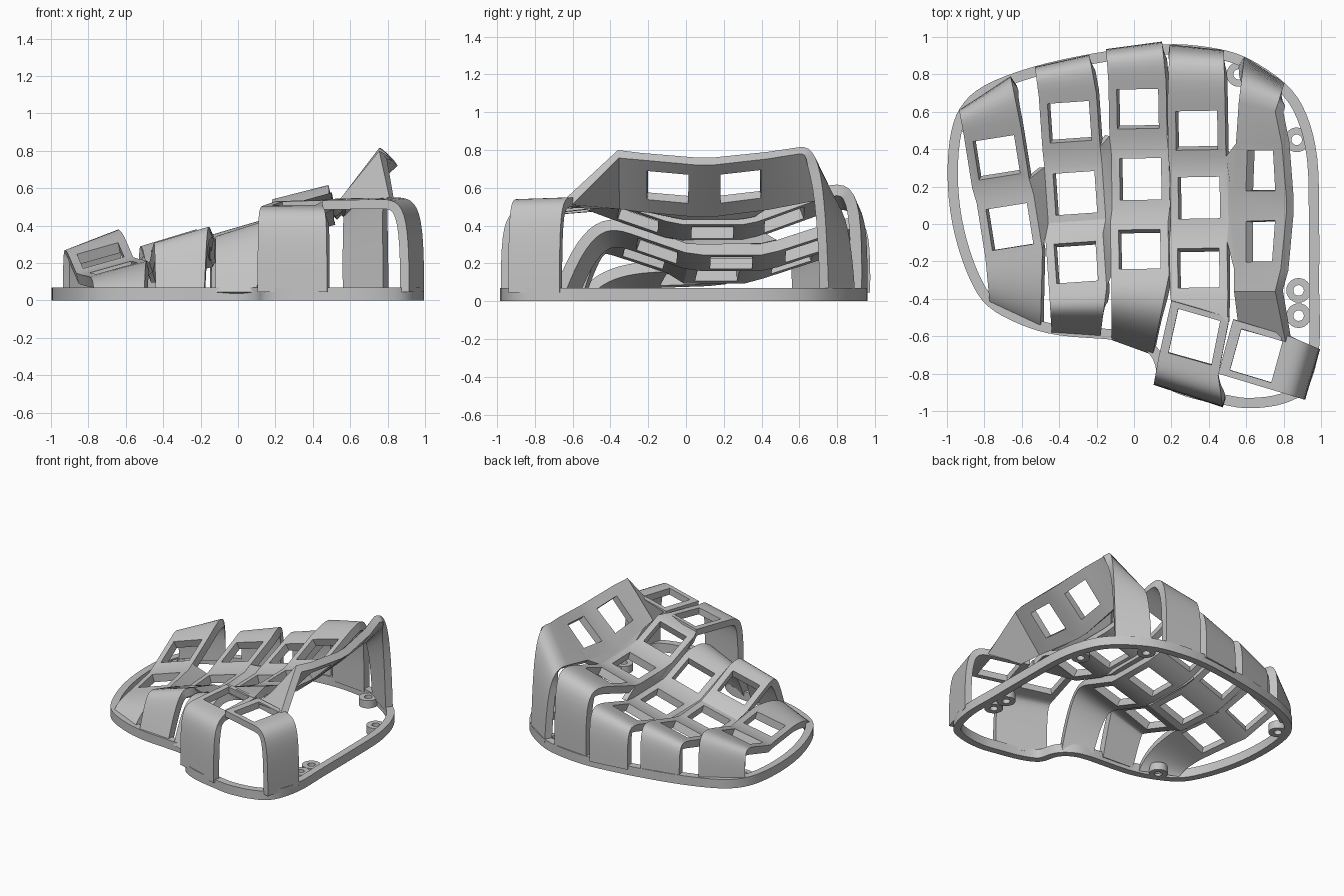
import bpy, bmesh
from math import sin, cos, radians, pi
from mathutils import Vector as V

cube = bpy.data.objects.get("Cube")
if cube:
    bpy.data.objects.remove(cube)

grey = bpy.data.materials.new("shell grey")
grey.use_nodes = True
GREY = (0.55, 0.55, 0.55, 1)
grey.diffuse_color = GREY
grey.node_tree.nodes["Principled BSDF"].inputs["Base Color"].default_value = GREY


def finish(name, bm, thickness=0):
    bmesh.ops.remove_doubles(bm, verts=bm.verts, dist=0.0005)
    mesh = bpy.data.meshes.new(name)
    bm.to_mesh(mesh)
    bm.free()
    mesh.materials.append(grey)
    ob = bpy.data.objects.new(name, mesh)
    bpy.context.collection.objects.link(ob)
    bpy.ops.object.select_all(action='DESELECT')
    ob.select_set(True)
    bpy.context.view_layer.objects.active = ob
    if thickness:
        mod = ob.modifiers.new("thickness", 'SOLIDIFY')
        mod.thickness = thickness
        mod.offset = -1
        mod.use_even_offset = True
        bpy.ops.object.modifier_apply(modifier=mod.name)
    bpy.ops.object.shade_smooth_by_angle(angle=radians(30))


def ribbon(name, sections, keys=(), thickness=0.06, u=(0.14, 0.86), v=(0.13, 0.87)):
    """Strip through (left, right) sections; segments in keys get a square hole."""
    bm = bmesh.new()

    def quad(*pts):
        bm.faces.new([bm.verts.new(p) for p in pts])

    for i, ((a, d), (b, c)) in enumerate(zip(sections, sections[1:])):
        if i not in keys:
            quad(a, b, c, d)
            continue
        hole = [a.lerp(d, s).lerp(b.lerp(c, s), t)
                for s, t in ((u[0], v[0]), (u[0], v[1]), (u[1], v[1]), (u[1], v[0]))]
        outer = [a, b, c, d]
        for k in range(4):
            n = (k + 1) % 4
            quad(outer[k], outer[n], hole[n], hole[k])
    finish(name, bm, thickness)


def key(x, y, z, pitch, yaw, tilt=15.5, w=0.16, h=0.15):
    """Back and front sections of one key plate."""
    p, q, t = radians(pitch), radians(yaw), radians(tilt)
    across = V((cos(q) * cos(t), sin(q) * cos(t), sin(t))) * w
    along = V((-sin(q) * cos(p), cos(q) * cos(p), sin(p))) * h
    c = V((x, y, z))
    return [(c + s * along - across, c + s * along + across) for s in (1, -1)]


def drop(inner, last, ground, k=1.0, f=0.85, n=12):
    """Rounded wall from the last section down to the base ring."""
    rails = []
    for prev, p, g in zip(inner, last, ground):
        g = V((g[0], g[1], 0.045))
        d = p - prev
        reach = (g - p).xy.length * k
        corner = p.lerp(g, k)
        corner.z = p.z + reach * d.z / d.xy.length
        c1, c2 = p.lerp(corner, f), g.lerp(corner, f)
        rails.append([p * (1 - t)**3 + c1 * 3 * t * (1 - t)**2 + c2 * 3 * t * t * (1 - t) + g * t**3
                      for t in (j / n for j in range(1, n + 1))])
    return list(zip(*rails))


# base ring
outline = [(-.995, .2), (-.985, .45), (-.93, .62), (-.8, .74), (-.54, .84), (-.2, .915),
           (.15, .96), (.4, .945), (.6, .89), (.81, .75), (.92, .59), (.98, .35), (.99, 0),
           (.99, -.35), (.99, -.66), (.925, -.88), (.8, -.96), (.62, -.985), (.47, -.965),
           (.27, -.92), (.145, -.85), (.1, -.72), (.02, -.65), (-.1, -.62), (-.4, -.595),
           (-.6, -.54), (-.78, -.44), (-.88, -.29), (-.96, -.05)]
pts = [V(p) for p in outline]
N, loop = len(pts), []
for i in range(N):
    p0, p1, p2, p3 = (pts[(i + j) % N] for j in (-1, 0, 1, 2))
    for t in (0, .25, .5, .75):
        loop.append(0.5 * (2 * p1 + (p2 - p0) * t + (2 * p0 - 5 * p1 + 4 * p2 - p3) * t * t
                           + (3 * p1 - p0 - 3 * p2 + p3) * t**3))
bm = bmesh.new()
for a, b in zip(loop, loop[1:] + loop[:1]):
    bm.faces.new([bm.verts.new(q) for q in ((a.x, a.y, 0), (a.x, a.y, .07),
                                            (b.x, b.y, .07), (b.x, b.y, 0))])
finish("base_ring", bm, 0.055)

# screw tabs
for i, (x, y) in enumerate([(.56, .8), (.87, .45), (.88, -.355), (.88, -.49),
                            (-.6, -.45), (-.87, .54)]):
    bm = bmesh.new()
    profile = [(.028, 0), (.066, 0), (.066, .06), (.028, .06)]
    ring = [bm.verts.new((x + r, y, z)) for r, z in profile]
    edges = [bm.edges.new((ring[j], ring[(j + 1) % 4])) for j in range(4)]
    bmesh.ops.spin(bm, geom=ring + edges, cent=(x, y, 0), axis=(0, 0, 1), angle=2 * pi, steps=24)
    bmesh.ops.remove_doubles(bm, verts=bm.verts, dist=0.0005)
    bmesh.ops.recalc_face_normals(bm, faces=bm.faces)
    finish(f"screw_tab_{i + 1}", bm)

# finger columns: key plates (x, y, z, pitch), yaw, back and front feet, wall lean
columns = {
    "little": ([(-.735, .355, .24, 20), (-.665, -.015, .175, 2)], 9,
               [(-.935, .61), (-.66, .79)], [(-.77, -.44), (-.5, -.56)], 0.75, 0.7),
    "ring": ([(-.345, .545, .265, 18), (-.315, .165, .195, 0), (-.31, -.205, .29, -18)], 4,
             [(-.53, .84), (-.24, .905)], [(-.44, -.588), (-.18, -.605)], 0.55, 0.9),
    "middle": ([(.02, .615, .325, 18), (.035, .24, .26, 0), (.03, -.135, .32, -19)], 1,
               [(-.15, .935), (.15, .975)], [(-.12, -.62), (.1, -.70)], 0.6, 0.75),
    "index": ([(.335, .5, .485, 20), (.348, .14, .42, 0), (.345, -.235, .485, -19)], 1,
              [(.19, .96), (.48, .93)], None, 0, 0),
}
plates = {}
for name, (keys, yaw, back, front, lean, sharp) in columns.items():
    secs = [s for k in keys for s in key(*k, yaw)]
    plates[name] = secs
    head = drop(secs[1], secs[0], back, 1.02, 0.9)[::-1]
    if front:
        tail = drop(secs[-2], secs[-1], front, lean, sharp)
    else:
        tail = [(V((.2, -.43, .53)), V((.5, -.52, .54)))]
    holes = [len(head) - 0 + 2 * i for i in range(len(keys))]
    ribbon(name + "_column", head + secs + tail, holes)

# steep inner column
inner = [(V(a), V(b)) for a, b in [
    ((.56, .65, .56), (.755, .6, .815)),
    ((.545, .43, .52), (.79, .43, .79)),
    ((.525, .14, .485), (.815, .14, .76)),
    ((.525, .05, .485), (.815, .06, .76)),
    ((.535, -.24, .51), (.785, -.24, .785)),
    ((.535, -.36, .53), (.755, -.36, .80)),
    ((.56, -.56, .53), (.81, -.63, .55))]]
head = drop(inner[1], inner[0], [(.59, .895), (.805, .755)], 0.85, 0.8)[::-1]
ribbon("inner_column", head + inner, [len(head) + 1, len(head) + 3], 0.055,
       u=(.25, .8), v=(.13, .87))
plates["inner"] = inner[:5]

# webs joining neighbouring columns
for a, b, sa, sb in [("little", "ring", 1, 2), ("ring", "middle", 1, 1),
                     ("middle", "index", 1, 1), ("index", "inner", 1, 1)]:
    pairs = zip(plates[a][sa:], plates[b][sb:])
    ribbon(f"{a}_{b}_web", [(left[1], right[0]) for left, right in pairs], (), 0.04)

# thumb plates: one drops to the front, one to the side
near = [(V((.2, -.41, .53)), V((.51, -.5, .54))), (V((.13, -.72, .505)), V((.45, -.81, .505)))]
near += drop(near[0], near[1], [(.105, -.86), (.475, -.98)], 1.0, 0.9)
ribbon("thumb_front_plate", near, [0], 0.05, v=(.1, .86))
side = [(V((.45, -.80, .535)), V((.53, -.51, .545))), (V((.765, -.895, .54)), V((.845, -.605, .55)))]
side += drop(side[0], side[1], [(.915, -.94), (.995, -.67)], 1.0, 0.85)
ribbon("thumb_side_plate", side, [0], 0.05, u=(.12, .88), v=(.17, .87))
